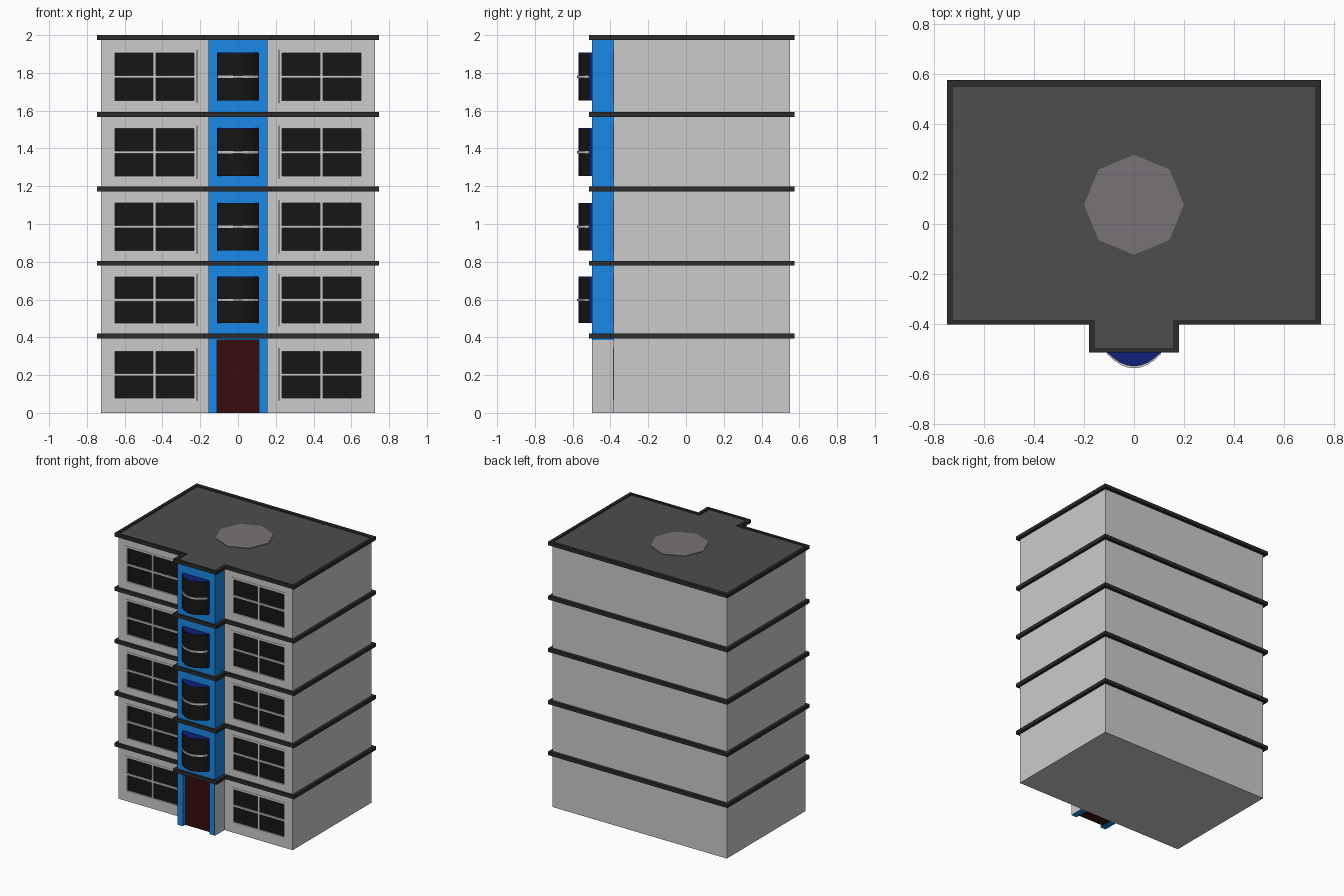
import bpy, bmesh, math

if "Cube" in bpy.data.objects:
    bpy.data.objects.remove(bpy.data.objects["Cube"])


def material(name, r, g, b):
    m = bpy.data.materials.new(name)
    m.diffuse_color = (r, g, b, 1)
    m.use_nodes = True
    m.node_tree.nodes["Principled BSDF"].inputs["Base Color"].default_value = m.diffuse_color
    return m


BLUE = material("blue_paint", 0.01, 0.25, 0.8)
NAVY = material("navy_paint", 0.005, 0.015, 0.2)
DARK = material("dark_trim", 0.025, 0.025, 0.025)
DECK = material("roof_grey", 0.075, 0.075, 0.075)
GLASS = material("dark_glass", 0.008, 0.008, 0.008)
DOOR = material("dark_red", 0.04, 0.004, 0.004)
FRAME = material("frame_grey", 0.6, 0.6, 0.6)
PAD = material("pad_grey", 0.19, 0.17, 0.18)


def finish(name, bm, mat):
    bmesh.ops.recalc_face_normals(bm, faces=bm.faces)
    me = bpy.data.meshes.new(name)
    bm.to_mesh(me)
    bm.free()
    ob = bpy.data.objects.new(name, me)
    bpy.context.collection.objects.link(ob)
    if mat:
        me.materials.append(mat)
    return ob


def add_box(bm, x0, x1, y0, y1, z0, z1):
    vs = bmesh.ops.create_cube(bm, size=1)["verts"]
    for v in vs:
        v.co = (x1 if v.co.x > 0 else x0, y1 if v.co.y > 0 else y0, z1 if v.co.z > 0 else z0)


def boxes(name, mat, *dims):
    bm = bmesh.new()
    for d in dims:
        add_box(bm, *d)
    return finish(name, bm, mat)


def prism(name, mat, pts, z0, z1):
    bm = bmesh.new()
    f = bm.faces.new([bm.verts.new((x, y, z0)) for x, y in pts])
    r = bmesh.ops.extrude_face_region(bm, geom=[f])
    for v in r["geom"]:
        if isinstance(v, bmesh.types.BMVert):
            v.co.z = z1
    return finish(name, bm, mat)


def outline(w, back, front, bw, bfront):
    half = [(w, back), (w, front), (bw, front), (bw, bfront)]
    return half + [(-x, y) for x, y in reversed(half)]


def ring(name, mat, outer, inner, z0, z1):
    bm = bmesh.new()
    loops = [[bm.verts.new((x, y, z)) for x, y in pts]
             for pts, z in ((outer, z0), (outer, z1), (inner, z1), (inner, z0))]
    n = len(outer)
    for k in range(4):
        a, b = loops[k], loops[(k + 1) % 4]
        for i in range(n):
            j = (i + 1) % n
            bm.faces.new((a[i], a[j], b[j], b[i]))
    return finish(name, bm, mat)


OUTER = outline(0.747, 0.575, -0.402, 0.18, -0.513)
INNER = outline(0.725, 0.55, -0.385, 0.157, -0.498)
LEDGES = [0.408, 0.792, 1.185, 1.579, 1.987]
WINDOWS = [(0.08, 0.325), (0.475, 0.72), (0.86, 1.11), (1.255, 1.505), (1.655, 1.905)]
FRONT = -0.385

# Main block with shallow window recesses
walls = boxes("walls", None, (-0.725, 0.725, FRONT, 0.55, 0, 1.985))
cutter = boxes("window_cutter", None, *[
    (min(s * 0.215, s * 0.665), max(s * 0.215, s * 0.665), FRONT - 0.1, FRONT + 0.015, a - 0.015, b + 0.015)
    for a, b in WINDOWS for s in (-1, 1)])
mod = walls.modifiers.new("recesses", 'BOOLEAN')
mod.object = cutter
mod.solver = 'EXACT'
cutter.hide_render = True
cutter.hide_set(True)
bpy.context.view_layer.objects.active = walls
bpy.ops.object.modifier_apply(modifier=mod.name)
bpy.data.objects.remove(cutter)

# Stair tower: upper blue shaft and ground floor entrance
boxes("tower_upper", BLUE, (-0.157, 0.157, -0.498, FRONT, 0.385, 1.985))
boxes("entrance_jambs", BLUE, (-0.155, -0.11, -0.498, FRONT, 0, 0.385),
      (0.11, 0.155, -0.498, FRONT, 0, 0.385))
boxes("entrance_sides", None, (-0.157, -0.155, -0.497, FRONT, 0, 0.397),
      (0.155, 0.157, -0.497, FRONT, 0, 0.397))
boxes("door", DOOR, (-0.11, 0.11, -0.47, FRONT, 0, 0.385))

# Floor ledges, roof rim and roof deck
for i, z in enumerate(LEDGES):
    ring(f"ledge_{i + 1}", DARK, OUTER, INNER, z - 0.013, z + 0.013)
prism("roof_deck", DECK, INNER, 1.98, 1.99)

# Octagonal landing pad
prism("landing_pad", PAD, [(0.2 * math.sin(k * math.pi / 4), 0.077 + 0.2 * math.cos(k * math.pi / 4))
                           for k in range(8)], 1.985, 1.994)

# Flat windows: glass, frame and cross bars, both sides
for i, (a, b) in enumerate(WINDOWS):
    c = (a + b) / 2
    for side, x0, x1 in (("left", -0.652, -0.232), ("right", 0.232, 0.652)):
        m = (x0 + x1) / 2
        f0, f1 = FRONT - 0.002, FRONT + 0.015
        boxes(f"glass_{side}_{i + 1}", GLASS, (x0, x1, FRONT + 0.008, FRONT + 0.02, a, b))
        boxes(f"frame_{side}_{i + 1}", FRAME,
              (x0 - 0.015, x0, f0, f1, a - 0.015, b + 0.015),
              (x1, x1 + 0.015, f0, f1, a - 0.015, b + 0.015),
              (x0, x1, f0, f1, a - 0.015, a), (x0, x1, f0, f1, b, b + 0.015),
              (x0, x1, f0, f1, c - 0.007, c + 0.007),
              (m - 0.007, m + 0.007, f0, f1, a, b))


# Bowed bay windows on the tower
def bow(w, y0, depth, n=8):
    arc = [(w * (2 * k / n - 1), y0 - depth * (1 - (2 * k / n - 1) ** 2)) for k in range(n + 1)]
    return [(-w, -0.49)] + arc + [(w, -0.49)]


for i, (a, b) in enumerate(WINDOWS[1:], 2):
    c = (a + b) / 2
    prism(f"bay_glass_{i}", GLASS, bow(0.108, -0.513, 0.056), a, b - 0.002)
    prism(f"bay_cap_{i}", NAVY, bow(0.107, -0.512, 0.056), b - 0.002, b + 0.002)
    prism(f"bay_bar_{i}", FRAME, bow(0.108, -0.52, 0.057), c - 0.006, c + 0.006)
    boxes(f"bay_sides_{i}", NAVY, (-0.11, 0.11, -0.511, -0.49, a, b))
